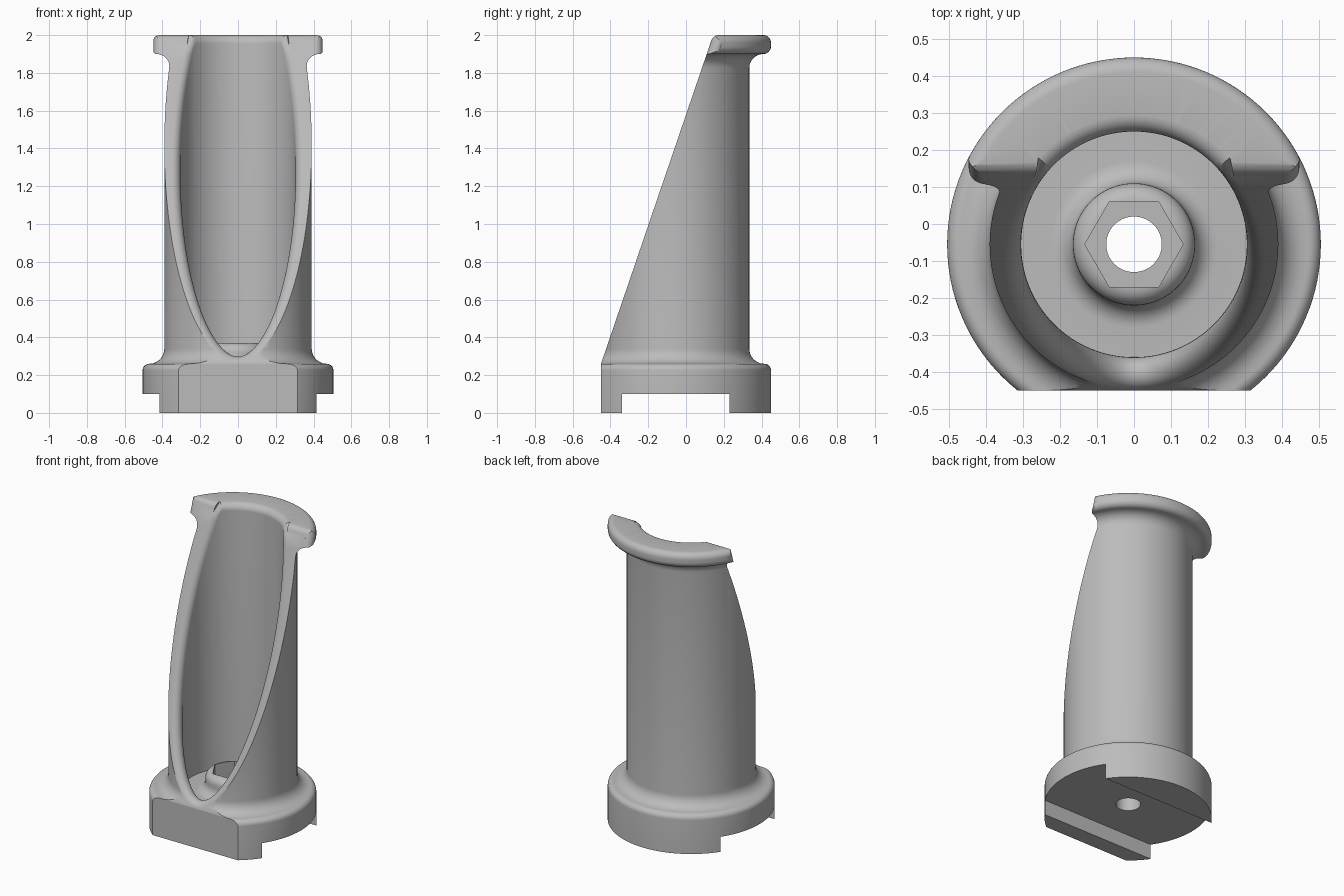
import bpy, bmesh, math
from mathutils import Vector

if "Cube" in bpy.data.objects:
    bpy.data.objects.remove(bpy.data.objects["Cube"], do_unlink=True)

AXIS_Y = -0.055           # centre line of the round parts
R_IN, R_OUT, R_RIM = 0.305, 0.39, 0.505
TOP, FRONT, STEP = 2.0, -0.45, 0.26
SLOPE = 2.93              # rise of the slanted opening
FILLET = 0.045
M = math.hypot(1, SLOPE)
SLANT_N = Vector((0, -SLOPE, 1)) / M
COLUMNS = 128

grey = bpy.data.materials.new("light_grey")
grey.use_nodes = True
COLOR = (0.5, 0.5, 0.5, 1)
grey.diffuse_color = COLOR
grey.node_tree.nodes["Principled BSDF"].inputs["Base Color"].default_value = COLOR


def arc(cx, cy, r, a0, a1, n=8):
    angles = [math.radians(a0 + (a1 - a0) * i / n) for i in range(n + 1)]
    return [(cx + r * math.cos(a), cy + r * math.sin(a)) for a in angles]


def finish(name, bm):
    bmesh.ops.remove_doubles(bm, verts=bm.verts, dist=1e-5)
    bmesh.ops.recalc_face_normals(bm, faces=bm.faces)
    mesh = bpy.data.meshes.new(name)
    bm.to_mesh(mesh)
    bm.free()
    mesh.materials.append(grey)
    obj = bpy.data.objects.new(name, mesh)
    bpy.context.collection.objects.link(obj)
    return obj


def lathe(name, column):
    """Join the point columns given for each angle into a closed skin."""
    bm = bmesh.new()
    cols = [[bm.verts.new(p) for p in column(math.tau * i / COLUMNS)]
            for i in range(COLUMNS)]
    for i, a in enumerate(cols):
        b = cols[(i + 1) % COLUMNS]
        for j in range(len(a) - 1):
            bm.faces.new((a[j], b[j], b[j + 1], a[j + 1]))
    return finish(name, bm)


def prism(name, points, sweep):
    bm = bmesh.new()
    face = bm.faces.new([bm.verts.new(p) for p in points])
    out = bmesh.ops.extrude_face_region(bm, geom=[face], use_keep_orig=True)
    moved = [v for v in out["geom"] if isinstance(v, bmesh.types.BMVert)]
    bmesh.ops.translate(bm, verts=moved, vec=sweep)
    return finish(name, bm)


def spin_points(profile, a):
    return [Vector((r * math.cos(a), AXIS_Y + r * math.sin(a), z)) for r, z in profile]


def slant_z(y):
    return STEP + SLOPE * (y - FRONT)


def boolean(obj, cutter, operation="DIFFERENCE"):
    cutter.hide_render = True
    mod = obj.modifiers.new("cut", "BOOLEAN")
    mod.operation, mod.solver, mod.object = operation, "EXACT", cutter
    bpy.context.view_layer.objects.active = obj
    bpy.ops.object.modifier_apply(modifier=mod.name)
    bpy.data.objects.remove(cutter, do_unlink=True)


# Round body: foot flange, stem and top flange
body_profile = [(0, 0), (R_RIM, 0)]
body_profile += arc(0.47, 0.225, 0.035, 0, 90)
body_profile += arc(0.47, 0.34, 0.08, 270, 180)
body_profile += arc(0.465, 1.825, 0.075, 180, 90)
body_profile += arc(0.465, 1.94, 0.04, -90, 0)
body_profile += arc(0.465, 1.96, 0.04, 0, 90)
body_profile += [(0, TOP)]
body = lathe("slotted_holder", lambda a: spin_points(body_profile, a))

# Side outline: flat front, slanted face, rounded top edge and bottom channel
corner_z = TOP + 0.001 - FILLET
corner_y = FRONT + (corner_z + FILLET * M - STEP) / SLOPE
tilt = math.degrees(math.atan2(1, -SLOPE))
outline = [(FRONT, -0.05), (-0.34, -0.05), (-0.34, 0.1), (0.23, 0.1), (0.23, -0.05),
           (0.7, -0.05), (0.7, TOP + 0.001)]
outline += arc(corner_y, corner_z, FILLET, 90, tilt) + [(FRONT, STEP)]
side = prism("side_outline", [(-1, y, z) for y, z in outline], (2, 0, 0))
boolean(body, side, "INTERSECT")

# Rounded tips of the top flange
tip_x, tip_y = 0.407, 0.167
for sign in (-1, 1):
    tip = arc(tip_x, tip_y, 0.04, -90, 29)
    tip += [(0.65, 0.3), (0.65, -0.1), (tip_x, -0.1)]
    low, high = 1.85, 2.1
    shift = (low - 1.95) / SLOPE
    cutter = prism("tip_cutter", [(sign * x, y + shift, low) for x, y in tip],
                   (0, (high - low) / SLOPE, high - low))
    boolean(body, cutter)

# Cavity with a rounded rim, leaving a raised boss on its floor
FLOOR, BOSS_TOP = 0.24, 0.37
floor_profile = [(0, BOSS_TOP)]
floor_profile += arc(0.115, BOSS_TOP - 0.05, 0.05, 90, 0)
floor_profile += arc(0.225, FLOOR + 0.06, 0.06, 180, 270)
floor_profile += [(R_IN, FLOOR)]


def cavity_column(a):
    out = Vector((math.cos(a), math.sin(a), 0))
    centre = Vector((0, AXIS_Y, 0)) + out * (R_IN + FILLET)
    on_slant = slant_z(centre.y) - FILLET * M
    centre.z = min(on_slant, TOP - FILLET)
    normal = SLANT_N if on_slant < TOP - FILLET else Vector((0, 0, 1))
    points = spin_points(floor_profile, a)
    start, angle = -out, (-out).angle(normal)
    side_dir = (normal - start * start.dot(normal)).normalized()
    for i in range(13):
        t = angle * i / 12
        reach = FILLET + (0.0006 if i == 12 else 0)
        points.append(centre + (start * math.cos(t) + side_dir * math.sin(t)) * reach)
    points.append(points[-1] + normal * 0.6)
    points.append(Vector((0, AXIS_Y, slant_z(AXIS_Y))) + SLANT_N * 0.6)
    return points


boolean(body, lathe("cavity", cavity_column))

# Hexagon pocket and through hole in the boss
for name, radius, sides, low in (("hex_pocket", 0.133, 6, 0.22), ("bolt_hole", 0.075, 64, -0.1)):
    ring = [(x, y, low) for x, y in arc(0, AXIS_Y, radius, 0, 360, sides)[:-1]]
    boolean(body, prism(name, ring, (0, 0, 0.5 - low)))

# Smooth curved skin, crisp cut edges
bpy.ops.object.select_all(action="DESELECT")
body.select_set(True)
bpy.context.view_layer.objects.active = body
bpy.ops.object.shade_smooth_by_angle(angle=math.radians(30))
